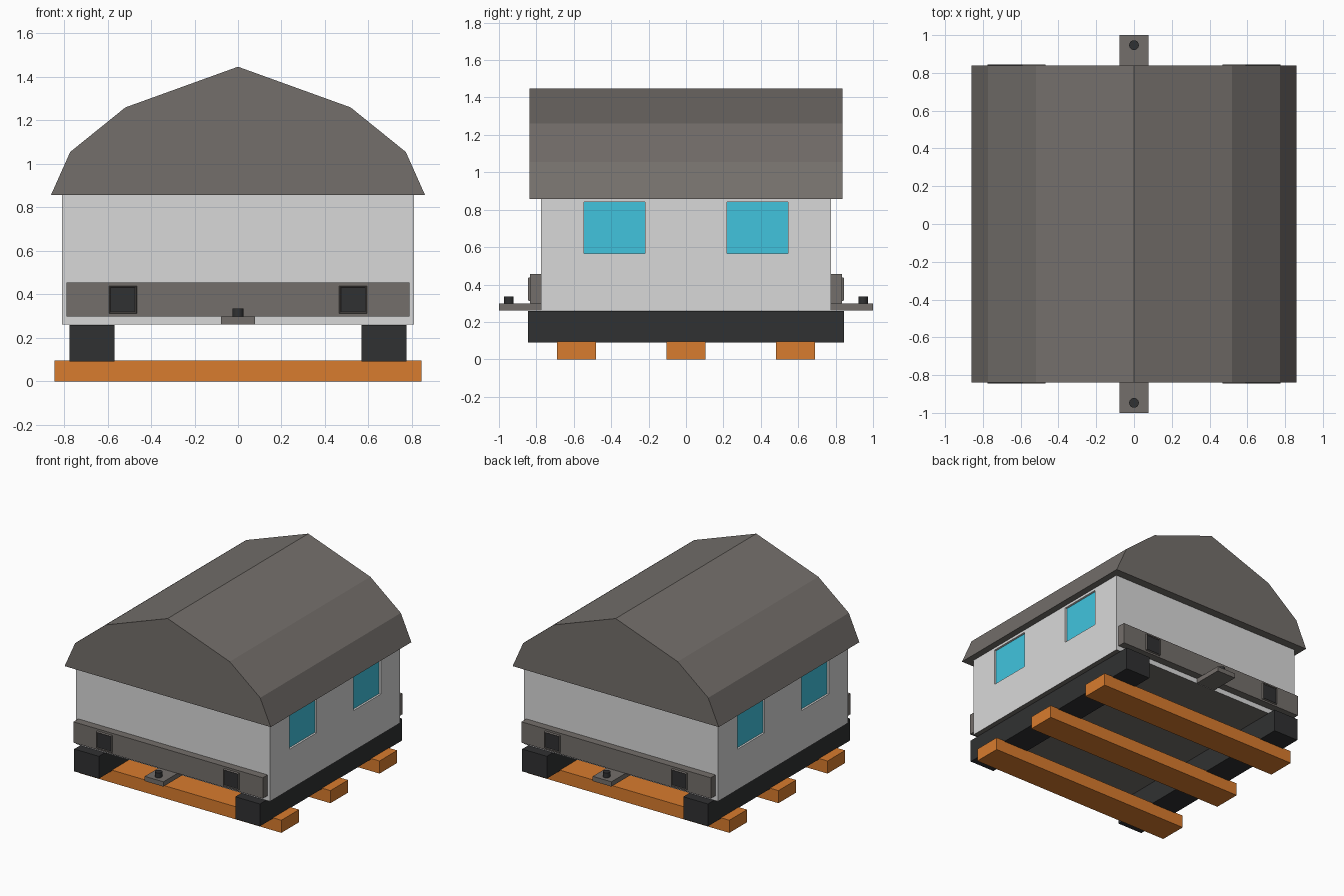
import bpy, bmesh
from mathutils import Vector

if "Cube" in bpy.data.objects:
    bpy.data.objects.remove(bpy.data.objects["Cube"])


def material(name, srgb):
    m = bpy.data.materials.new(name)
    lin = [(c / 255 / 12.92) if c < 11 else ((c / 255 + 0.055) / 1.055) ** 2.4 for c in srgb]
    m.diffuse_color = (*lin, 1)
    m.use_nodes = True
    m.node_tree.nodes["Principled BSDF"].inputs["Base Color"].default_value = m.diffuse_color
    return m


WHITE = material("off_white", (217, 217, 217))
GREY = material("warm_grey", (116, 111, 107))
BLACK = material("near_black", (48, 49, 50))
ORANGE = material("timber_orange", (217, 124, 46))
BLUE = material("window_blue", (65, 196, 222))


def finish(bm, name, mats):
    bmesh.ops.recalc_face_normals(bm, faces=bm.faces)
    me = bpy.data.meshes.new(name)
    bm.to_mesh(me)
    bm.free()
    for m in mats:
        me.materials.append(m)
    ob = bpy.data.objects.new(name, me)
    bpy.context.collection.objects.link(ob)
    return ob


def box_mesh(lo, hi):
    bm = bmesh.new()
    bmesh.ops.create_cube(bm, size=1)
    lo, hi = Vector(lo), Vector(hi)
    for v in bm.verts:
        v.co = Vector(((lo[i] + hi[i]) / 2 + v.co[i] * (hi[i] - lo[i]) for i in range(3)))
    return bm


def box(name, lo, hi, mat):
    return finish(box_mesh(lo, hi), name, [mat])


# Timber sleepers
for i, y in enumerate((-0.585, 0, 0.585)):
    box(f"sleeper_{i + 1}", (-0.845, y - 0.105, 0), (0.845, y + 0.105, 0.095), ORANGE)

# Rails on top of the sleepers
for side, x in (("left", -0.672), ("right", 0.672)):
    box(f"rail_{side}", (x - 0.103, -0.845, 0.09), (x + 0.103, 0.845, 0.258), BLACK)

# Cabin body with recessed windows and a grey underside
bm = box_mesh((-0.81, -0.775, 0.26), (0.81, 0.775, 0.87))
cuts = [((0, y, 0), (0, 1, 0)) for y in (-0.545, -0.22, 0.22, 0.545)]
cuts += [((0, 0, z), (0, 0, 1)) for z in (0.565, 0.84)]
for co, no in cuts:
    bmesh.ops.bisect_plane(bm, geom=bm.verts[:] + bm.edges[:] + bm.faces[:],
                           plane_co=co, plane_no=no)
bm.normal_update()
panes = []
for f in bm.faces:
    c = f.calc_center_median()
    if f.normal.z < -0.5:
        f.material_index = 1
    if abs(f.normal.x) > 0.5 and 0.22 < abs(c.y) < 0.545 and 0.565 < c.z < 0.84:
        panes.append(f)
for f in bmesh.ops.extrude_discrete_faces(bm, faces=panes)["faces"]:
    f.material_index = 2
    inward = -0.015 if f.calc_center_median().x > 0 else 0.015
    bmesh.ops.translate(bm, verts=f.verts[:], vec=(inward, 0, 0))
finish(bm, "cabin_body", [WHITE, GREY, BLUE])

# Barn-shaped roof
half = [(0.86, 0.858), (0.772, 1.055), (0.518, 1.26)]
profile = half + [(0, 1.447)] + [(-x, z) for x, z in reversed(half)]
bm = bmesh.new()
gable = bm.faces.new([bm.verts.new((x, -0.838, z)) for x, z in profile])
ext = bmesh.ops.extrude_face_region(bm, geom=[gable], use_keep_orig=True)["geom"]
bmesh.ops.translate(bm, verts=[g for g in ext if isinstance(g, bmesh.types.BMVert)],
                    vec=(0, 1.676, 0))
finish(bm, "roof", [GREY])

# Bumper, buffers and coupler at each end
for end, s in (("front", -1), ("back", 1)):
    def span(a, b):
        return min(s * a, s * b), max(s * a, s * b)

    y0, y1 = span(0.77, 0.833)
    box(f"bumper_{end}", (-0.79, y0, 0.298), (0.79, y1, 0.455), GREY)

    # Buffers: tapered frame with a dark sunken pad
    for side, x in (("left", -0.53), ("right", 0.53)):
        y0, y1 = span(0.825, 0.845)
        bm = box_mesh((x - 0.067, y0, 0.308), (x + 0.067, y1, 0.442))
        bm.normal_update()
        face = next(f for f in bm.faces if f.normal.y * s > 0.5)
        for v in face.verts:
            v.co.x = x + (v.co.x - x) * 0.9
            v.co.z = 0.375 + (v.co.z - 0.375) * 0.9
        bmesh.ops.inset_region(bm, faces=[face], thickness=0.006)
        bmesh.ops.translate(bm, verts=face.verts[:], vec=(0, -0.006 * s, 0))
        face.material_index = 1
        finish(bm, f"buffer_{end}_{side}", [GREY, BLACK])

    y0, y1 = span(0.7, 1.0)
    box(f"coupler_plate_{end}", (-0.078, y0, 0.262), (0.078, y1, 0.298), GREY)
    bpy.ops.mesh.primitive_cylinder_add(vertices=16, radius=0.026, depth=0.045,
                                        location=(0, s * 0.947, 0.313))
    pin = bpy.context.object
    pin.name = f"coupler_pin_{end}"
    pin.data.materials.append(BLACK)
    bpy.ops.object.shade_smooth_by_angle()
